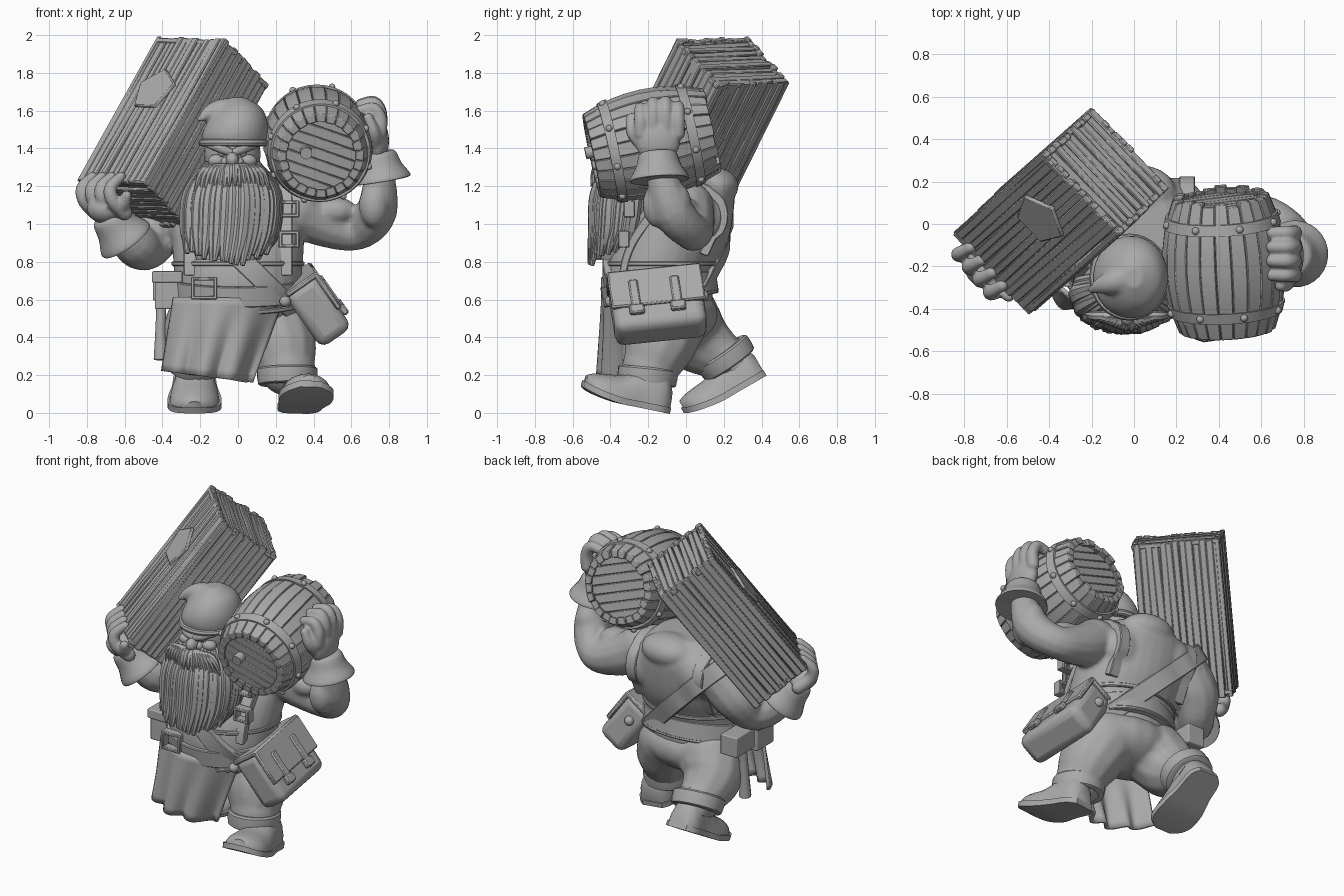
import bpy, bmesh, random
from math import sin, cos, pi, radians, sqrt
from mathutils import Vector, Matrix
from mathutils.bvhtree import BVHTree
random.seed(4)
if "Cube" in bpy.data.objects:
    bpy.data.objects.remove(bpy.data.objects["Cube"])
GREY = (0.4, 0.4, 0.4, 1)
clay = bpy.data.materials.new("clay_grey")
clay.use_nodes = True
clay.diffuse_color = GREY
clay.node_tree.nodes["Principled BSDF"].inputs["Base Color"].default_value = GREY
bm = bmesh.new()  # holds the part being built; finish() turns it into an object
WORLD = Matrix()
jit = lambda s: random.uniform(-s, s)
circle = lambda n: [(cos(k * 2 * pi / n), sin(k * 2 * pi / n)) for k in range(n)]

def finish(name, voxel=0, bevel=0):
    bmesh.ops.recalc_face_normals(bm, faces=bm.faces)
    mesh = bpy.data.meshes.new(name)
    bm.to_mesh(mesh)
    bm.clear()
    mesh.shade_smooth()
    mesh.set_sharp_from_angle(angle=radians(40))
    mesh.materials.append(clay)
    ob = bpy.data.objects.new(name, mesh)
    bpy.context.collection.objects.link(ob)
    if voxel:  # fuse overlapping volumes into one soft form
        fuse = ob.modifiers.new("fuse", 'REMESH')
        fuse.mode, fuse.voxel_size, fuse.use_smooth_shade = 'VOXEL', voxel, True
        ob.modifiers.new("soften", 'SMOOTH').iterations = 5
    if bevel:
        b = ob.modifiers.new("bevel", 'BEVEL')
        b.width, b.segments = bevel, 1 if bevel < .01 else 3
    return ob

def frame(origin, x, z):
    z = Vector(z).normalized()
    x = (Vector(x) - z * z.dot(Vector(x))).normalized()
    return Matrix.Translation(origin) @ Matrix((x, z.cross(x), z)).transposed().to_4x4()

def box(m, loc, size, angle=0, axis='Z'):
    turn = Matrix.Rotation(angle, 4, axis) @ Matrix.Diagonal((*size, 1))
    bmesh.ops.create_cube(bm, size=1, matrix=m @ Matrix.Translation(loc) @ turn)

def blob(loc, *r):
    size = Matrix.Diagonal((*(r if len(r) == 3 else r * 3), 1))
    bmesh.ops.create_uvsphere(bm, u_segments=20, v_segments=12, radius=1, matrix=Matrix.Translation(loc) @ size)

def loft(rings, closed=False):
    vs = [[bm.verts.new(p) for p in r] for r in rings]
    for a, b in list(zip(vs, vs[1:])) + ([(vs[-1], vs[0])] if closed else []):
        for i in range(len(a)):
            bm.faces.new((a[i - 1], a[i], b[i], b[i - 1]))
    if not closed:
        bm.faces.new(vs[0][::-1])
        bm.faces.new(vs[-1])

def spline(points, steps):
    c, out = [Vector(p) for p in points], []
    for i in range(len(c) - 1):
        p0, p1, p2, p3 = c[max(i - 1, 0)], c[i], c[i + 1], c[min(i + 2, len(c) - 1)]
        for t in (k / steps for k in range(steps)):
            out.append(p1 + (p2 - p0) * (t / 2) + (p0 * 2 - p1 * 5 + p2 * 4 - p3) * (t * t / 2) + (p1 * 3 - p0 - p2 * 3 + p3) * (t ** 3 / 2))
    return out + [c[-1]]

def tube(points, n=12, steps=5, ball=False):  # points are (x, y, z, radius)
    path, rings, prev = spline(points, steps), [], None
    for i, p in enumerate(path):
        t = (path[min(i + 1, len(path) - 1)] - path[max(i - 1, 0)]).to_3d().normalized()
        a = prev.rotation_difference(t) @ a if prev else t.orthogonal().normalized()
        prev = t
        rings.append([p.to_3d() + (a * c + t.cross(a) * s) * p[3] for c, s in circle(n)])
    loft(rings)
    for p in (points[0], points[-1]) if ball else ():
        blob(p[:3], p[3])

def ellipses(sections):  # sections are (z, centre x, centre y, radius x, radius y)
    loft([[(s[1] + s[3] * c, s[2] + s[4] * d, s[0]) for c, d in circle(32)] for s in spline(sections, 4)])

def strap(name, centre, normal, width, thick, tree, start=0, end=360):  # band wrapped round the body in a plane
    n, rings = Vector(normal).normalized(), []
    e1 = (Vector((0, -1, 0)) + n * n.y).normalized()
    for a in range(start, end, 6):
        d = e1 * cos(radians(a)) + e1.cross(n) * sin(radians(a))
        hit = tree.ray_cast(Vector(centre) + d * 2, -d)[0]
        rings.append([hit + d * o + n * (width / 2 * s) for o, s in ((-.03, -1), (thick, -1), (thick, 1), (-.03, 1))])
    loft(rings, end - start == 360)
    finish(name, bevel=.005)

# Torso and bare muscular arms
ellipses([(.45, 0, -.1, .28, .22), (.6, 0, -.14, .33, .28), (.75, 0, -.14, .34, .29), (.9, 0, -.08, .35, .3),
          (1.05, -.01, -.01, .36, .26), (1.18, -.02, .03, .3, .22), (1.28, -.02, -.02, .2, .18)])
torso_tree = BVHTree.FromBMesh(bm)
tube([(.31, .0, 1.08, .15), (.46, .03, 1.0, .125), (.63, .03, .96, .1), (.735, -.07, 1.07, .11), (.75, -.14, 1.3, .075)], ball=True)
tube([(-.32, .07, 1.08, .16), (-.42, .06, .97, .15), (-.48, 0, .87, .115), (-.55, -.1, .9, .12), (-.67, -.18, 1.04, .08)], ball=True)
for loc, size in (((.02, .15, 1.2), (.18, .13, .1)), ((-.17, .15, 1.08), (.14, .1, .14)), ((.19, .12, 1.04), (.13, .1, .14)),
                  ((.51, -.02, 1.07), (.12, .09, .075)), ((.75, -.05, 1.1), (.08, .08, .12)), ((.72, -.15, 1.1), (.08, .08, .12))):
    blob(loc, *size)
body_tree = BVHTree.FromBMesh(bm)
finish("torso_and_arms", voxel=.014)

# Belt, braces and bag strap, with buckles and rivets
strap("belt", (0, -.12, .66), (0, -.15, 1), .11, .022, torso_tree)
strap("waistband_trim", (0, -.1, .79), (0, 0, 1), .025, .01, torso_tree)
strap("apron_trim", (0, -.12, .59), (0, -.2, 1), .025, .03, torso_tree)
strap("bag_strap", (0, -.05, .83), (.7, 0, .72), .11, .022, body_tree)
for side, s in (("left", 1), ("right", -1)):
    strap(side + "_brace", (s * .25, -.05, .9), (1, 0, 0), .075, .02, body_tree, -30, 210)
for x, y, z, w, h in ((-.18, -.42, .66, .12, .1), (.27, -.3, 1.08, .09, .07), (.27, -.33, .92, .09, .07)):
    for s in (-1, 1):
        box(WORLD, (x + s * w / 2, y, z), (.02, .06, h + .02))
        box(WORLD, (x, y, z + s * h / 2), (w, .06, .02))
finish("buckles", bevel=.005)
blob((.25, -.4, .59), .03)
blob((.35, .09, .62), .03)
finish("strap_rivets")

# Baggy trousers
blob((0, -.08, .52), .33, .25, .17)
tube([(.16, -.08, .5, .2), (.23, -.14, .36, .19), (.26, -.19, .24, .15)], ball=True)
tube([(-.17, -.02, .5, .2), (-.23, .06, .39, .185), (-.23, .18, .3, .135)], ball=True)
finish("trousers", voxel=.016)

# Striding boots; a foot section is (along, half width, height, sole lift)
FOOT = [(-.13, .06, .1, 0), (-.08, .1, .19, 0), (.03, .11, .19, 0), (.14, .13, .13, 0), (.24, .13, .1, .015), (.3, .1, .075, .03), (.335, .05, .045, .045)]
for side, origin, toe, up, cuff, leg in (("left", (.33, -.22, .045), (.15, -.95, .2), (0, .2, .96), (.26, -.2, .23), (-.02, .1, 1)),
                                         ("right", (-.23, .3, .15), (0, -.87, -.5), (0, -.5, .87), (-.23, .19, .32), (.1, -.55, .8))):
    m = frame(origin, Vector(toe).cross(Vector(up)), up)
    foot = spline(FOOT, 3)
    loft([[m @ Vector((s[1] * cos(k * pi / 10), s[0], s[3] + s[2] * sin(k * pi / 10))) for k in range(11)] for s in foot])
    loft([[m @ Vector((s[1] * 1.08 * k, s[0] * 1.03, s[3] + z)) for k, z in ((-1, -.022), (1, -.022), (1, .012), (-1, .012))] for s in foot])
    tube([(*(m @ Vector((0, -.02, .09))), .1), (*cuff, .12)])
    finish(side + "_boot")
    tube([(*(Vector(cuff) + Vector(leg).normalized() * h), r) for h, r in ((-.08, .135), (-.075, .155), (0, .16), (.01, .14))], 24, 2)
    finish(side + "_boot_cuff")

# Apron with hanging folds
bmesh.ops.create_grid(bm, x_segments=40, y_segments=10, size=1)
for vert in bm.verts:
    u, v = vert.co.x, (vert.co.y + 1) / 2
    y = -.43 + .13 * u * u + .03 * v * sin(u * 10)
    vert.co = ((-.05 + .28 * u) * (1 - v) + (-.155 + .235 * u) * v, y, .61 - v * (.42 + .03 * u))
finish("apron").modifiers.new("thickness", 'SOLIDIFY').thickness = .02

# Head with a scowling face
HX, HY = -.03, -.25
blob((HX, HY, 1.37), .15, .16, .18)
blob((HX, HY - .18, 1.34), .035, .05, .04)
for s in (-1, 1):
    blob((HX + s * .035, HY - .16, 1.33), .025)
    blob((HX + s * .08, HY - .125, 1.335), .05, .04, .035)
    blob((HX + s * .055, HY - .145, 1.375), .02)
    tube([(HX + s * .015, HY - .165, 1.38, .022), (HX + s * .06, HY - .16, 1.4, .025), (HX + s * .13, HY - .1, 1.415, .012)], ball=True)
finish("head")

# Floppy cap with a drooping tip
ellipses([(1.42, -.02, -.25, .17, .18), (1.48, -.015, -.25, .175, .195), (1.55, .0, -.25, .155, .18), (1.62, .01, -.25, .11, .13), (1.67, -.0, -.25, .04, .05)])
tube([(.0, -.24, 1.585, .08), (-.09, -.27, 1.6, .065), (-.155, -.29, 1.585, .042), (-.2, -.31, 1.555, .018)], ball=True)
finish("cap", voxel=.012)
tube([(HX + .01 + .17 * c, -.25 + .185 * s, 1.43, .02) for c, s in circle(16) + [(1, 0)]], 8, 2)
finish("cap_hem")

# Long beard and moustache in thick strands
ellipses([(1.34, HX, -.28, .13, .12), (1.15, HX - .01, -.31, .22, .16), (.95, HX - .01, -.34, .22, .14), (.81, HX - .02, -.38, .17, .1)])
for k in range(27):
    a = radians(-104 + 8 * k)
    sx, sy, low, r = sin(a), cos(a), .765 + .08 * sin(a) ** 2 + random.uniform(0, .04), .034 + jit(.007)
    tube([(HX + .13 * sx, -.28 - .13 * sy, 1.32, .02), (HX + .225 * sx, -.31 - .165 * sy, 1.16, r),
          (HX - .01 + .23 * sx, -.335 - .15 * sy, .97, r), (HX - .03 + .215 * sx + jit(.01), -.37 - .14 * sy, low, .012)], 8)
finish("beard")
for s in (-1, 1):
    for k in range(8):
        w = .015 + .024 * k
        tube([(HX + s * .01, HY - .18, 1.315 - k * .003, .012), (HX + s * w * .8, HY - .225 + k * .006, 1.285, .024),
              (HX + s * w * 1.08, HY - .25 + k * .011, 1.19 - jit(.02) - (.03 if k > 4 else 0), .006)], 8)
finish("moustache")

# Hands and flared gauntlet cuffs
blob((.74, -.15, 1.44), .06, .12, .12)
blob((-.7, -.2, 1.08), .1, .1, .08)
for i, h in enumerate((-.02, .01, .015, -.01)):
    x, y, v = -.79 + .05 * i, -.1 - .06 * i, -.24 + .066 * i
    tube([(.75, v, 1.48, .038), (.755, v, 1.57 + h, .036), (.72, v, 1.63 + h, .034), (.65, v, 1.62 + h, .03)], ball=True)
    tube([(x + .04, y, 1.06, .042), (x - .02, y - .04, 1.12, .038), (x - .035, y - .04, 1.19, .034), (x + .02, y - .01, 1.25, .028)], ball=True)
tube([(.73, -.2, 1.4, .045), (.72, -.28, 1.48, .035), (.69, -.29, 1.56, .028)], ball=True)
tube([(-.65, -.25, 1.07, .045), (-.61, -.31, 1.1, .038), (-.59, -.34, 1.15, .028)], ball=True)
finish("hands", voxel=.009)
for a, b, r in (((.76, -.14, 1.23), (.735, -.15, 1.38), .155), ((-.59, -.14, .91), (-.69, -.19, 1.05), .15)):
    tube([(*Vector(a).lerp(Vector(b), t), r * f) for t, f in ((.1, .7), (0, .97), (.12, 1), (.5, .78), (.9, .66), (1, .55))], 28, 3)
finish("gauntlet_cuffs")

# Crate of rough, uneven planks with a patch
crate = frame((-.345, .06, 1.485), (.7, -.71, 0), (.43, .38, .76))
W, D, H = .52, .4, .95
box(crate, (0, 0, 0), (W - .03, D - .03, H - .04))
for s in (-1, 1):
    for count, span, depth, axis in ((13, W, D, 'Y'), (10, D, W, 'X')):
        for i in range(count):
            t, off, w = (i + .5) * span / count - span / 2, s * (depth / 2 - .012 + jit(.006)), span / count * (1 + jit(.12))
            side = axis == 'Y'
            box(crate, (t if side else off, off if side else t, jit(.008)), (w if side else .03, .03 if side else w, H), jit(.014), axis)
    for i in range(11):
        box(crate, (jit(.006), (i + .5) * D / 11 - D / 2, s * (H / 2 - .02 + jit(.008))), (W, D / 11 * (1 + jit(.1)), .03), jit(.025))
patch = crate @ Matrix.Translation((-.045, -D / 2 - .012, .12)) @ Matrix.Rotation(pi / 2, 4, 'X')
bmesh.ops.create_cone(bm, cap_ends=True, segments=5, radius1=.14, radius2=.135, depth=.02, matrix=patch)
finish("crate", bevel=.005)

# Barrel with staves, lids, hoops and bung
barrel, LEN, COUNT = frame((.44, -.5, 1.36), (1, 0, 0), (-.05, .98, .21)), .645, 24
bulge = lambda t: .225 + .065 * (1 - (2 * t - 1) ** 2)
polar = lambda r, a, z: barrel @ Vector((r * cos(a), r * sin(a), z))
for k in range(COUNT):
    mid, half, lift, trim = k * 2 * pi / COUNT, pi / COUNT * .975, jit(.004), jit(.012)
    loft([[polar(bulge(i / 8) + lift + o, mid + s * half, i / 8 * (LEN + trim)) for o, s in ((-.045, -1), (0, -1), (0, 1), (-.045, 1))] for i in range(9)])
finish("barrel_staves", bevel=.004)
loft([[polar(bulge(t) - .015, k * pi / 16, t * LEN) for k in range(32)] for t in (.08, .3, .5, .7, .92)])
for i in range(14):
    o = (i % 7 - 3) * .056
    box(barrel @ Matrix.Rotation(radians(20), 4, 'Z'), (0, o, .04 if i < 7 else LEN - .04), (2 * sqrt(.04 - o * o), .055, .03 + jit(.006)))
finish("barrel_lids", bevel=.004)
for t in (.17, .83):
    loft([[polar(bulge(t + d) + o, k * pi / 20, (t + d) * LEN) for d, o in ((-.04, -.01), (-.04, .01), (.04, .01), (.04, -.01))] for k in range(40)], True)
    for k in range(8):
        blob(polar(bulge(t) + .01, (k + .4) * pi / 4, t * LEN), .018)
tube([(*(barrel @ Vector((-.08, -.02, z))), .032) for z in (.05, -.025)], 16)
finish("barrel_hoops_and_bung")

# Satchel on the left hip
bag = frame((.41, -.15, .56), (0, .98, .15), (.82, 0, .57))
box(bag, (0, 0, 0), (.49, .35, .2))
finish("satchel", bevel=.05)
box(bag, (0, .065, .1), (.5, .23, .03))
box(bag, (0, .17, .01), (.5, .03, .2))
for x in (-.12, .1):
    box(bag, (x, .0, .115), (.05, .22, .02))
    box(bag, (x, -.08, .115), (.08, .055, .035))
finish("satchel_flap", bevel=.008)

# Hammer and small pouch on the right hip
box(WORLD, (-.39, .02, .66), (.12, .19, .13))
tube([(-.4, .0, .7, .028), (-.41, -.02, .45, .028), (-.41, -.03, .28, .038)])
box(WORLD, (-.37, -.2, .64), (.14, .17, .18))
box(WORLD, (-.375, -.2, .72), (.16, .19, .06))
finish("hammer_and_belt_pouch", bevel=.012)
